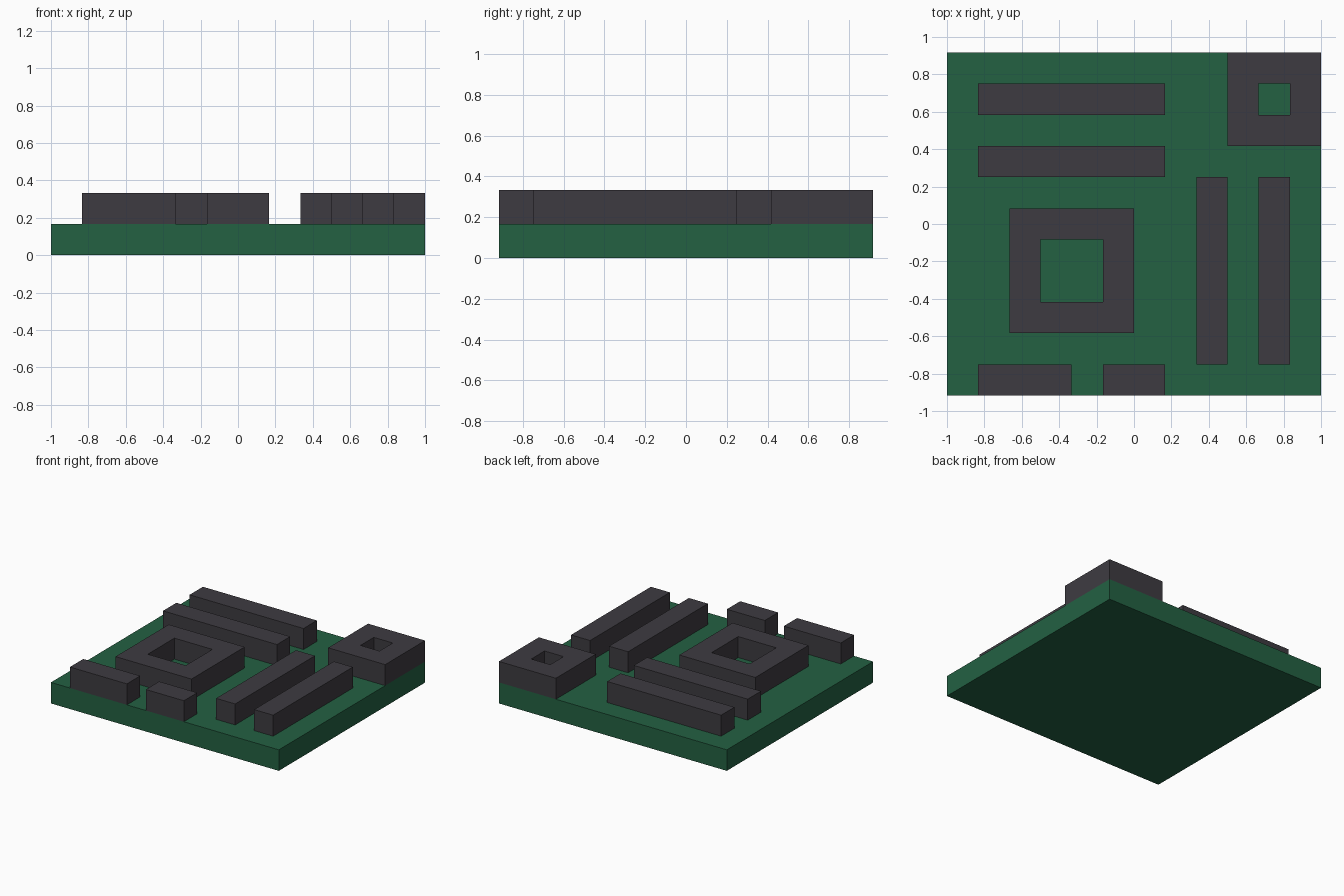
import bpy, bmesh

if "Cube" in bpy.data.objects:
    bpy.data.objects.remove(bpy.data.objects["Cube"])

U = 1 / 6  # module size: the board is 12 x 11 modules


def material(name, rgb):
    m = bpy.data.materials.new(name)
    m.diffuse_color = (*rgb, 1)
    m.use_nodes = True
    m.node_tree.nodes["Principled BSDF"].inputs["Base Color"].default_value = m.diffuse_color
    return m


green = material("board green", (0.017, 0.119, 0.055))
dark = material("charcoal", (0.048, 0.044, 0.053))


def add_object(name, bm, mat):
    bmesh.ops.recalc_face_normals(bm, faces=bm.faces)
    mesh = bpy.data.meshes.new(name)
    bm.to_mesh(mesh)
    bm.free()
    mesh.materials.append(mat)
    bpy.context.collection.objects.link(bpy.data.objects.new(name, mesh))


def loop(bm, x0, x1, y0, y1, z):
    """Rectangle of vertices, in modules from the front left corner."""
    return [bm.verts.new(((x - 6) * U, (y - 5.5) * U, z * U))
            for x, y in ((x0, y0), (x1, y0), (x1, y1), (x0, y1))]


def bridge(bm, a, b):
    for i in range(4):
        j = (i + 1) % 4
        bm.faces.new((a[i], a[j], b[j], b[i]))


def block(name, rect, z, mat):
    bm = bmesh.new()
    low, high = loop(bm, *rect, z), loop(bm, *rect, z + 1)
    bm.faces.new(low)
    bm.faces.new(high)
    bridge(bm, low, high)
    add_object(name, bm, mat)


def frame(name, rect, rim, z, mat):
    """Square block with a square hole right through it."""
    x0, x1, y0, y1 = rect
    hole = (x0 + rim, x1 - rim, y0 + rim, y1 - rim)
    bm = bmesh.new()
    rings = [loop(bm, *rect, z), loop(bm, *rect, z + 1),
             loop(bm, *hole, z + 1), loop(bm, *hole, z)]
    for i in range(4):
        bridge(bm, rings[i], rings[(i + 1) % 4])
    add_object(name, bm, mat)


# Base board
block("board", (0, 12, 0, 11), 0, green)

# Long bars: two across at the back left, two lengthwise at the right
for i, y in enumerate((7, 9)):
    block(f"cross_bar_{i + 1}", (1, 7, y, y + 1), 1, dark)
for i, x in enumerate((8, 10)):
    block(f"length_bar_{i + 1}", (x, x + 1, 1, 7), 1, dark)

# Short blocks flush with the front edge
block("front_block_long", (1, 4, 0, 1), 1, dark)
block("front_block_short", (5, 7, 0, 1), 1, dark)

# Hollow square frames
frame("large_frame", (2, 6, 2, 6), 1, 1, dark)
frame("corner_frame", (9, 12, 8, 11), 1, 1, dark)
